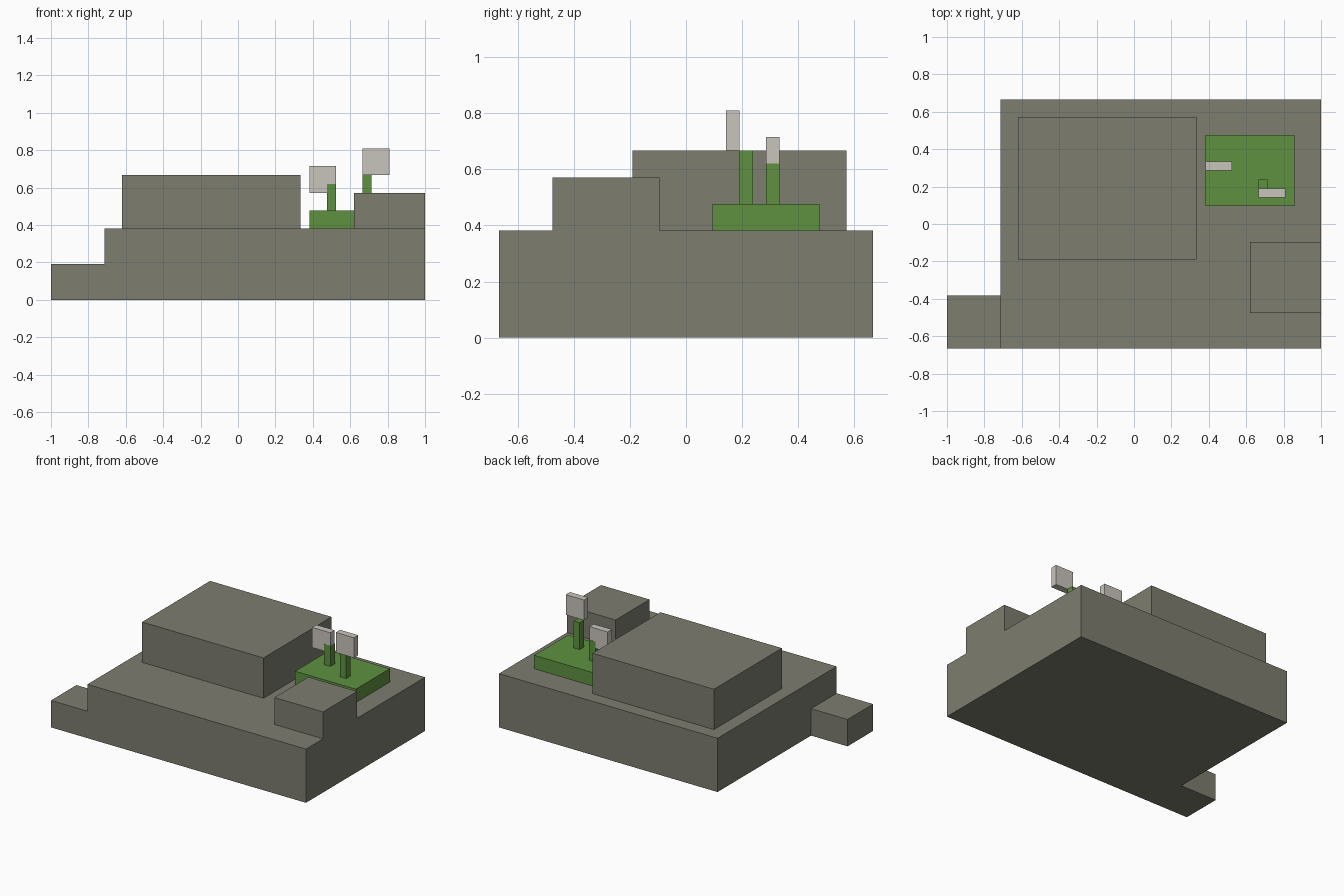
import bpy
import bmesh
from mathutils import Matrix, Vector

cube = bpy.data.objects.get("Cube")
if cube:
    bpy.data.objects.remove(cube, do_unlink=True)

U = 1 / 21  # one grid cell of the blocky layout


def material(name, rgb):
    mat = bpy.data.materials.new(name)
    mat.use_nodes = True
    colour = (*rgb, 1)
    mat.diffuse_color = colour
    mat.node_tree.nodes["Principled BSDF"].inputs["Base Color"].default_value = colour
    return mat


def box(name, mat, x, y, z, grow=0.0):
    """Box spanning the given (low, high) cell ranges."""
    low = Vector((x[0], y[0], z[0])) * U
    high = Vector((x[1], y[1], z[1])) * U
    size = high - low + Vector((grow, grow, grow)) * 2
    bm = bmesh.new()
    bmesh.ops.create_cube(bm, size=1, matrix=Matrix.Diagonal(size).to_4x4())
    mesh = bpy.data.meshes.new(name)
    bm.to_mesh(mesh)
    bm.free()
    mesh.materials.append(mat)
    obj = bpy.data.objects.new(name, mesh)
    obj.location = (low + high) / 2
    bpy.context.collection.objects.link(obj)
    return obj


stone = material("stone grey", (0.205, 0.205, 0.162))
grass = material("grass green", (0.112, 0.283, 0.051))
petal = material("petal white", (0.584, 0.558, 0.509))

# Rock slabs
box("rock_base", stone, (-15, 21), (-14, 14), (0, 8))
box("side_step", stone, (-21, -15), (-14, -8), (0, 4))
box("large_top_rock", stone, (-13, 7), (-4, 12), (8, 14))
box("small_top_rock", stone, (13, 21), (-10, -2), (8, 12))

# Grass patch with two flowers
box("grass_patch", grass, (8, 18), (2, 10), (8, 10))
box("inner_stem", grass, (10, 11), (6, 7), (10, 13), grow=0.001)
box("inner_flower", petal, (8, 11), (6, 7), (12, 15))
box("outer_stem", grass, (14, 15), (4, 5), (10, 14))
box("outer_flower", petal, (14, 17), (3, 4), (14, 17))
